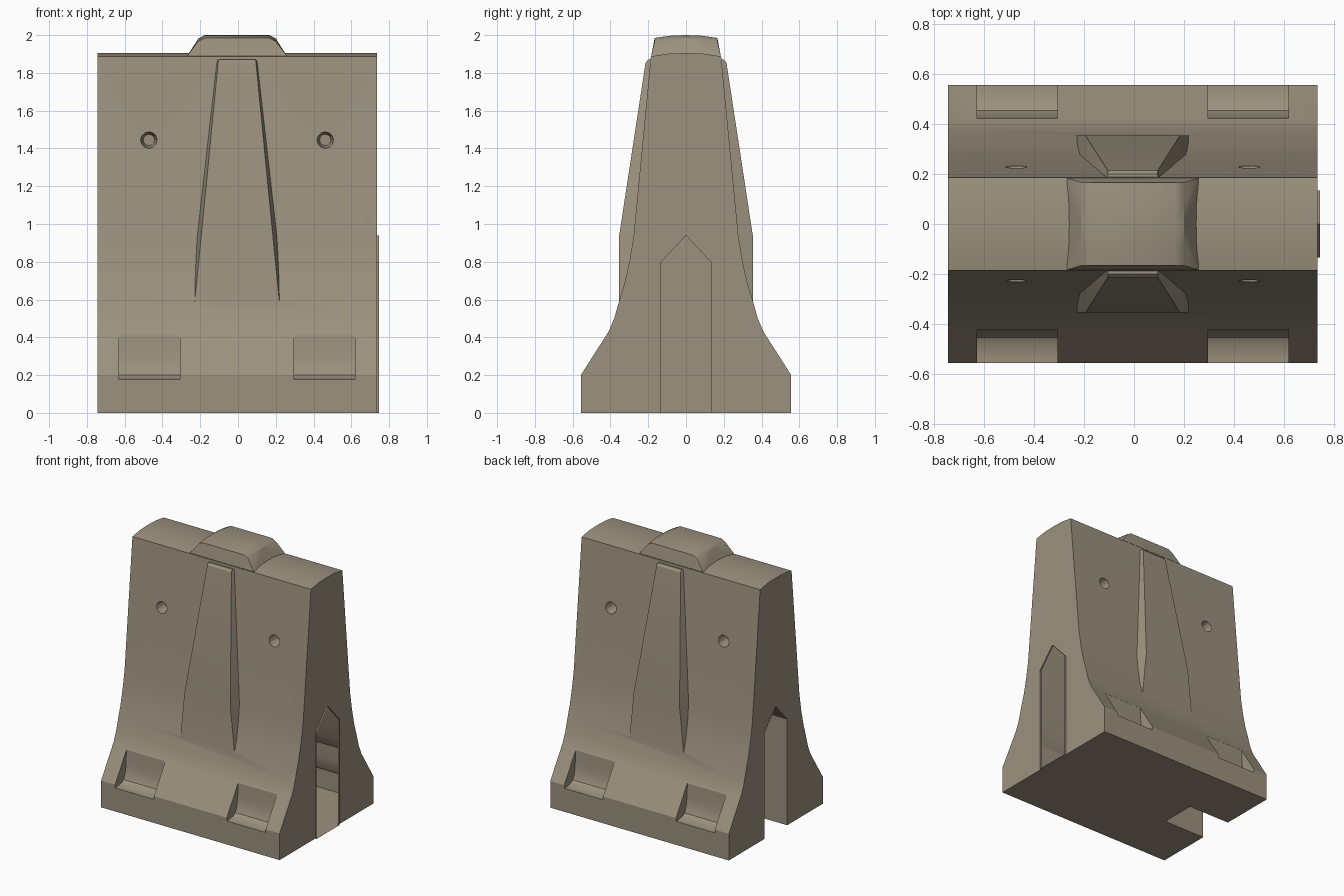
import bpy, bmesh, math
from mathutils import Vector

cube = bpy.data.objects.get("Cube")
if cube:
    bpy.data.objects.remove(cube)

concrete = bpy.data.materials.new("warm grey concrete")
concrete.use_nodes = True
colour = (0.33, 0.285, 0.21, 1)
concrete.diffuse_color = colour
bsdf = concrete.node_tree.nodes["Principled BSDF"]
bsdf.inputs["Base Color"].default_value = colour
bsdf.inputs["Roughness"].default_value = 0.9

MID = -0.005          # the barrier's own centre line
HALF = 0.74           # half its length


def finish(name, bm):
    bmesh.ops.recalc_face_normals(bm, faces=bm.faces)
    mesh = bpy.data.meshes.new(name)
    bm.to_mesh(mesh)
    bm.free()
    ob = bpy.data.objects.new(name, mesh)
    bpy.context.collection.objects.link(ob)
    mesh.materials.append(concrete)
    return ob


def prism(name, profile, x0, x1):
    """Extrude a closed (y, z) outline along x."""
    bm = bmesh.new()
    face = bm.faces.new([bm.verts.new((x0, y, z)) for y, z in profile])
    ext = bmesh.ops.extrude_face_region(bm, geom=[face])
    verts = [g for g in ext["geom"] if isinstance(g, bmesh.types.BMVert)]
    bmesh.ops.translate(bm, verts=verts, vec=(x1 - x0, 0, 0))
    return finish(name, bm)


def hull(name, points):
    bm = bmesh.new()
    for p in points:
        bm.verts.new(p)
    res = bmesh.ops.convex_hull(bm, input=bm.verts)
    loose = {g for g in res["geom_interior"] if isinstance(g, bmesh.types.BMVert)}
    bmesh.ops.delete(bm, geom=list(loose), context='VERTS')
    bmesh.ops.dissolve_limit(bm, angle_limit=0.01, verts=bm.verts, edges=bm.edges)
    return finish(name, bm)


def combine(body, other, operation):
    mod = body.modifiers.new(other.name, 'BOOLEAN')
    mod.operation = operation
    mod.solver = 'EXACT'
    mod.object = other
    deps = bpy.context.evaluated_depsgraph_get()
    mesh = bpy.data.meshes.new_from_object(body.evaluated_get(deps))
    body.modifiers.clear()
    body.data = mesh
    bpy.data.objects.remove(other)


# Main wall: flared foot, curved waist, tapering sides, crowned top
side = [(0.557, 0), (0.557, 0.2), (0.41, 0.43), (0.38, 0.5), (0.352, 0.6),
        (0.327, 0.68), (0.3, 0.8), (0.278, 0.93), (0.186, 1.887), (0.1, 1.901)]
outline = side + [(0, 1.905)] + [(-y, z) for y, z in reversed(side)]
body = prism("barrier_body", outline, MID - HALF, MID + HALF)

# Raised hump in the middle of the top
pts = []
for sx in (-1, 1):
    for y, z in ((0.166, 1.985), (0.08, 1.997), (0, 2.0)):
        for sy in (-1, 1):
            pts += [(MID + sx * 0.17, sy * y, z),
                    (MID + sx * 0.205, sy * y, z - 0.018)]
    for sy in (-1, 1):
        pts += [(MID + sx * 0.264, sy * 0.184, 1.89),
                (MID + sx * 0.264, sy * 0.15, 1.84)]
combine(body, hull("top_hump", pts), 'UNION')

# Tapered rib on both long sides
for sy in (-1, 1):
    pts = []
    for z, y, x in ((1.87, 0.2, 0.098), (1.855, 0.214, 0.1),
                    (0.93, 0.355, 0.19), (0.58, 0.355, 0.225)):
        for sx in (-1, 1):
            pts += [(MID + sx * x, sy * y, z),
                    (MID + sx * (x + 0.025), sy * (y - 0.09), z)]
    combine(body, hull("rib", pts), 'UNION')

# Lifting pockets in the foot and blind round holes higher up
pocket = [(0.422, 0.41), (0.428, 0.3), (0.437, 0.24), (0.455, 0.2),
          (0.48, 0.185), (0.53, 0.176), (0.7, 0.176), (0.7, 0.41)]
for sy in (-1, 1):
    for sx in (-1, 1):
        x = MID + sx * 0.463
        cut = prism("pocket_cutter", [(sy * y, z) for y, z in pocket],
                    x - 0.161, x + 0.161)
        combine(body, cut, 'DIFFERENCE')
        ring = []
        for y, r in ((0.3, 0.056), (0.15, 0.03)):
            for i in range(12):
                a = math.tau * i / 12
                ring.append((MID + sx * 0.467 + r * math.cos(a), sy * y,
                             1.445 + r * math.sin(a)))
        combine(body, hull("hole_cutter", ring), 'DIFFERENCE')

# Pointed joint: a recess at one end, a shallow open collar at the other
def gable(bottom):
    return [(-0.134, bottom), (0.134, bottom), (0.134, 0.795),
            (0, 0.94), (-0.134, 0.795)]

combine(body, prism("slot_cutter", gable(-0.1), -1, -0.4), 'DIFFERENCE')
combine(body, prism("end_collar", gable(0), 0.6, 0.746), 'UNION')
bm = bmesh.new()
bm.from_mesh(body.data)
caps = [f for f in bm.faces if all(v.co.x > 0.743 for v in f.verts)]
bmesh.ops.delete(bm, geom=caps, context='FACES')
bm.to_mesh(body.data)
bm.free()

# One material, smooth shading with crisp edges
body.data.materials.clear()
body.data.materials.append(concrete)
for poly in body.data.polygons:
    poly.material_index = 0
for ob in bpy.context.selected_objects:
    ob.select_set(False)
body.select_set(True)
bpy.context.view_layer.objects.active = body
bpy.ops.object.shade_smooth_by_angle(angle=math.radians(28))
